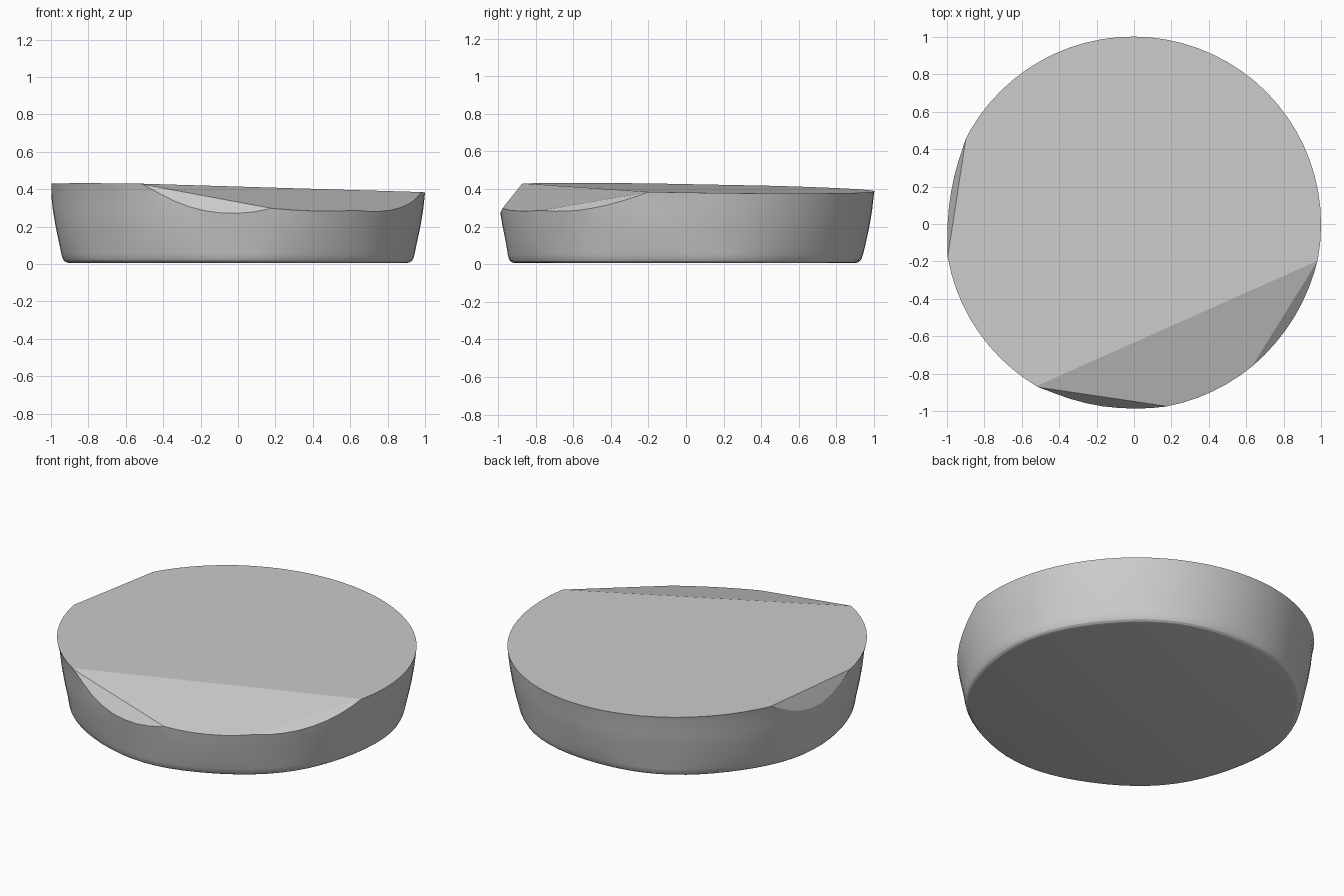
import bpy, bmesh, math
from mathutils import Vector

if "Cube" in bpy.data.objects:
    bpy.data.objects.remove(bpy.data.objects["Cube"])

SEGMENTS = 72

# Side profile (radius, height): rounded base, gently flaring wall
PROFILE = [(0.905, 0.006), (0.92, 0.010), (0.931, 0.018), (0.939, 0.032),
           (0.945, 0.055), (0.956, 0.11), (0.975, 0.20), (0.99, 0.29),
           (1.0, 0.38), (1.012, 0.43), (1.02, 0.47)]

# Flat cuts, each through three points: tilted top, then chipped edges
CUTS = [
    [(-1.0, -0.2, 0.43), (-0.53, -0.87, 0.43), (0.82, 0.57, 0.376)],    # top
    [(-0.53, -0.87, 0.43), (0.98, -0.2, 0.384), (0.385, -0.89, 0.29)],  # wide front chip
    [(-0.53, -0.87, 0.43), (0.17, -0.98, 0.29), (-0.03, -0.99, 0.265)], # front sliver
    [(0.98, -0.2, 0.384), (0.6, -0.79, 0.29), (0.85, -0.53, 0.285)],    # right sliver
    [(-1.0, -0.2, 0.43), (-0.9, 0.45, 0.417), (-0.98, 0.17, 0.315)],    # left chip
]


def cut_flat(bm, points):
    """Slice away everything beyond the plane and cap the opening."""
    a, b, c = (Vector(p) for p in points)
    normal = (b - a).cross(c - a).normalized()
    if normal.dot(Vector((0, 0, 0.1)) - a) > 0:
        normal.negate()
    bmesh.ops.bisect_plane(bm, geom=bm.verts[:] + bm.edges[:] + bm.faces[:],
                           dist=1e-5, plane_co=a, plane_no=normal, clear_outer=True)
    bmesh.ops.holes_fill(bm, edges=[e for e in bm.edges if e.is_boundary], sides=0)


# Solid disc
bm = bmesh.new()
rings = []
for radius, z in PROFILE:
    ring = []
    for i in range(SEGMENTS):
        t = 2 * math.pi * i / SEGMENTS
        # slightly uneven wear around the base
        wear = 0.006 * math.sin(7 * t) * max(0, 1 - z / 0.12)
        ring.append(bm.verts.new(((radius + wear) * math.cos(t),
                                  (radius + wear) * math.sin(t), z)))
    rings.append(ring)
for low, high in zip(rings, rings[1:]):
    for i in range(SEGMENTS):
        j = (i + 1) % SEGMENTS
        bm.faces.new((low[i], low[j], high[j], high[i]))
bm.faces.new(rings[0][::-1])
bm.faces.new(rings[-1])

# Tilted top and chips
for points in CUTS:
    cut_flat(bm, points)
bmesh.ops.recalc_face_normals(bm, faces=bm.faces[:])

mesh = bpy.data.meshes.new("chipped_disc")
bm.to_mesh(mesh)
bm.free()
disc = bpy.data.objects.new("chipped_disc", mesh)
bpy.context.collection.objects.link(disc)

grey = bpy.data.materials.new("stone grey")
grey.diffuse_color = (0.6, 0.6, 0.6, 1)
grey.use_nodes = True
grey.node_tree.nodes["Principled BSDF"].inputs["Base Color"].default_value = grey.diffuse_color
mesh.materials.append(grey)

# Smooth wall, crisp chips
bpy.context.view_layer.objects.active = disc
disc.select_set(True)
bpy.ops.object.shade_smooth_by_angle(angle=math.radians(17))
